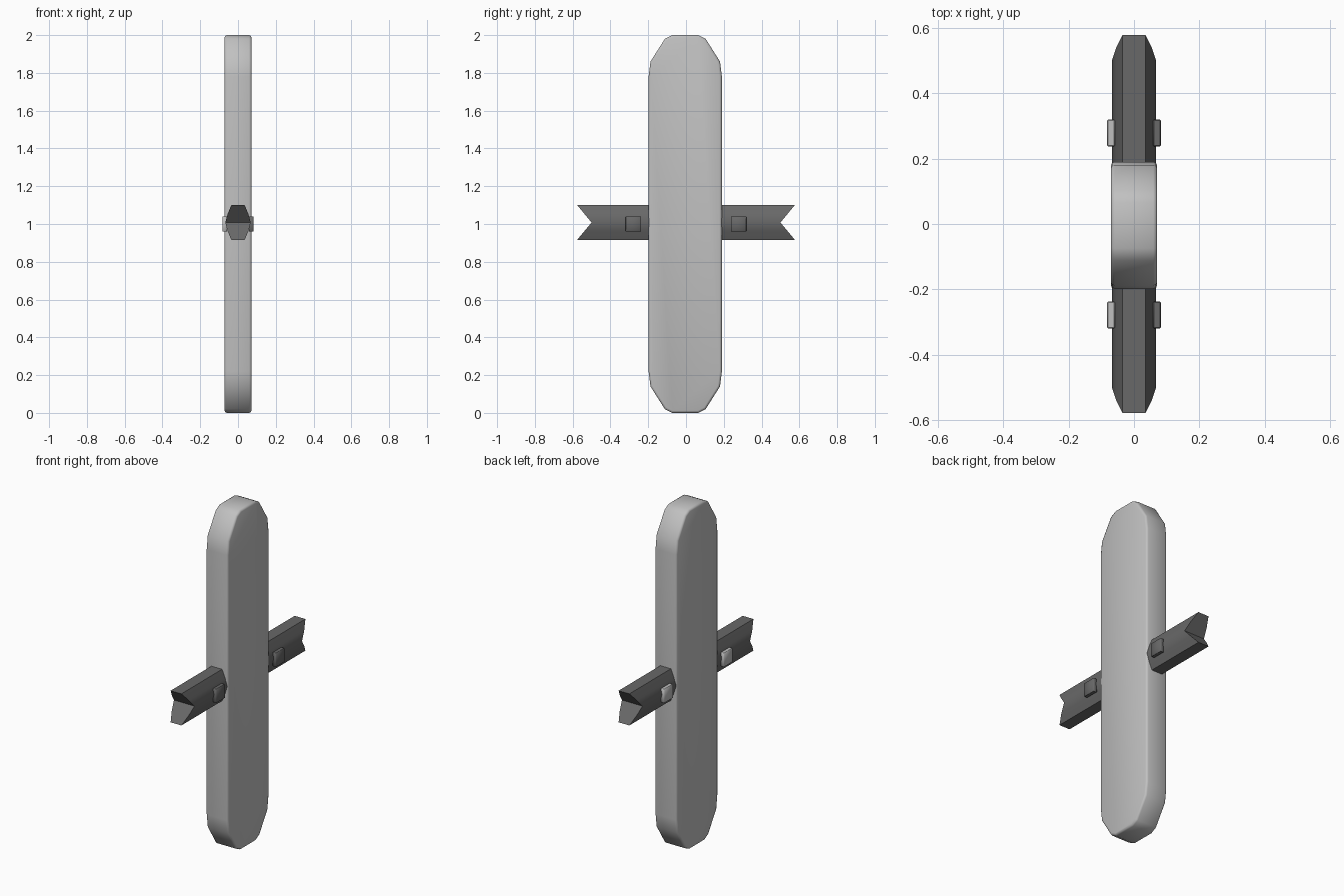
import bpy, bmesh, math

if "Cube" in bpy.data.objects:
    bpy.data.objects.remove(bpy.data.objects["Cube"])


def material(name, grey):
    m = bpy.data.materials.new(name)
    m.diffuse_color = (grey, grey, grey, 1)
    m.use_nodes = True
    m.node_tree.nodes["Principled BSDF"].inputs["Base Color"].default_value = m.diffuse_color
    return m


light = material("light grey", 0.53)
dark = material("dark grey", 0.14)


def finish(name, bm, mat, angle=45, bevel=0.0, segments=2):
    bmesh.ops.recalc_face_normals(bm, faces=bm.faces)
    if bevel:
        edges = [e for e in bm.edges if e.calc_face_angle(0) > math.radians(60)]
        bmesh.ops.bevel(bm, geom=edges, offset=bevel, segments=segments,
                        profile=0.5, affect='EDGES', clamp_overlap=True)
    for f in bm.faces:
        f.smooth = True
    mesh = bpy.data.meshes.new(name)
    bm.to_mesh(mesh)
    bm.free()
    mesh.set_sharp_from_angle(angle=math.radians(angle))
    mesh.materials.append(mat)
    ob = bpy.data.objects.new(name, mesh)
    bpy.context.collection.objects.link(ob)
    return ob


# Tall flat board with clipped, softened ends: one corner mirrored four ways
corner = [(0.194, 0.78), (0.184, 0.86), (0.108, 0.98), (0.07, 1.0)]
top = corner + [(-y, z) for y, z in reversed(corner)]
outline = top + [(-y, -z) for y, z in top]
bm = bmesh.new()
face = bm.faces.new([bm.verts.new((-0.071, y - 0.004, z + 1)) for y, z in outline])
ext = bmesh.ops.extrude_face_region(bm, geom=[face])
for v in ext["geom"]:
    if isinstance(v, bmesh.types.BMVert):
        v.co.x = 0.071
finish("board", bm, light, bevel=0.012)

# Crossbar: faceted section running through the board, V-notched at both ends
MID, HALF = 1.008, 0.093
levels = [(-HALF, 0.035), (-0.045, 0.055), (0, 0.067), (0.045, 0.055), (HALF, 0.035)]
bm = bmesh.new()
rings = []
for side in (-1, 1):
    rings.append([[bm.verts.new((s * w, side * (0.5 + 0.077 * abs(z) / HALF), z + MID))
                   for z, w in levels] for s in (-1, 1)])
n = len(levels)
for left, right in rings:  # notched end faces
    for i in range(n - 1):
        bm.faces.new((left[i], right[i], right[i + 1], left[i + 1]))
for s in (0, 1):  # long side faces
    a, b = rings[0][s], rings[1][s]
    for i in range(n - 1):
        bm.faces.new((a[i], a[i + 1], b[i + 1], b[i]))
for i in (0, n - 1):  # top and bottom faces
    bm.faces.new((rings[0][0][i], rings[0][1][i], rings[1][1][i], rings[1][0][i]))
finish("crossbar", bm, dark, angle=50)

# Four square studs on the crossbar, light on one side and dark on the other
for x, mat, tag in ((-0.07, light, "left"), (0.07, dark, "right")):
    for y, end in ((-0.278, "front"), (0.278, "back")):
        bm = bmesh.new()
        bmesh.ops.create_cube(bm, size=1)
        for v in bm.verts:
            v.co = (x + v.co.x * 0.024, y + v.co.y * 0.082, 1 + v.co.z * 0.082)
        finish(f"stud_{tag}_{end}", bm, mat, bevel=0.003, segments=1)
